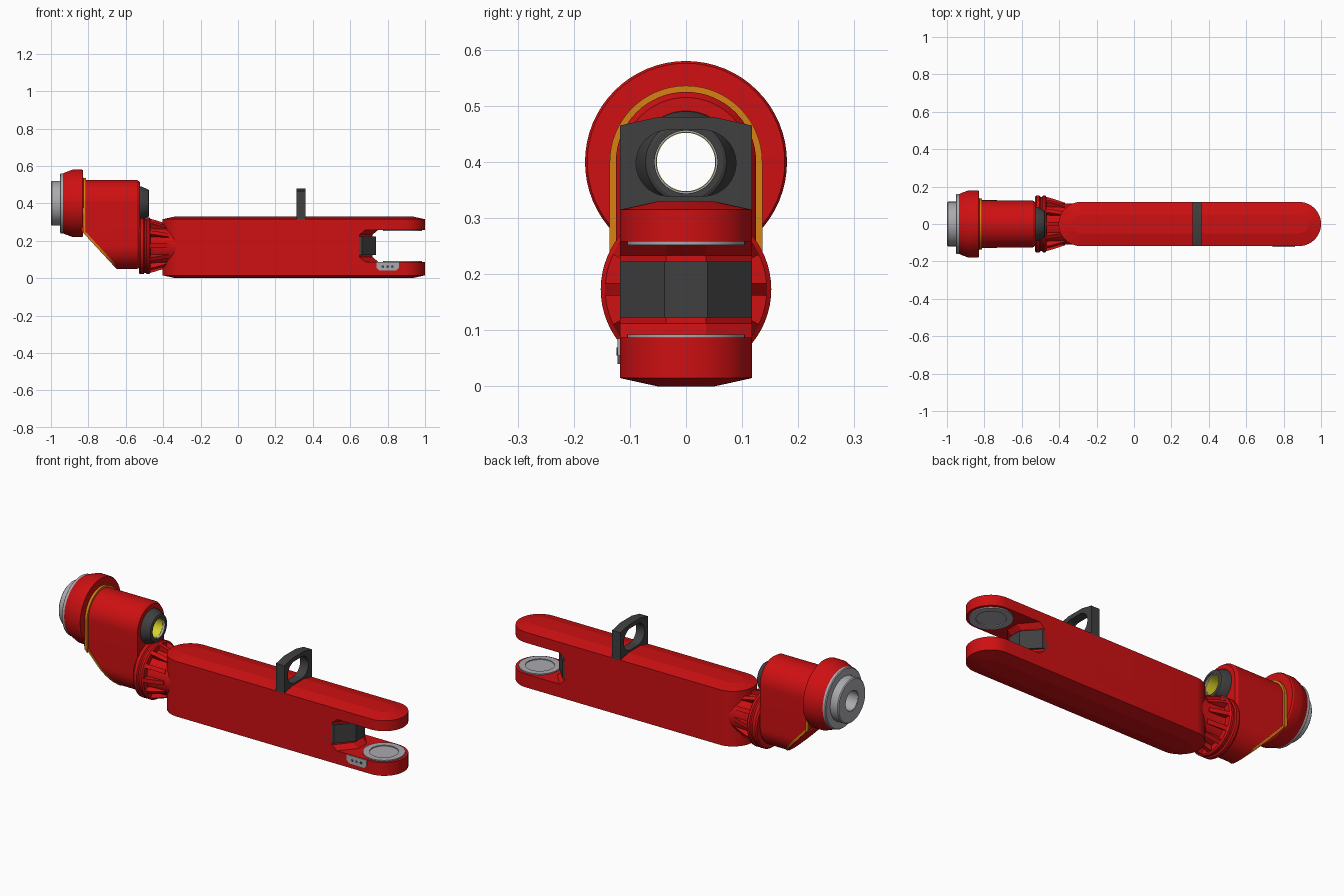
import bpy, bmesh
from math import sin, cos, pi, radians
from mathutils import Vector

if "Cube" in bpy.data.objects:
    bpy.data.objects.remove(bpy.data.objects["Cube"])


def material(name, r, g, b):
    m = bpy.data.materials.new(name)
    m.use_nodes = True
    m.diffuse_color = (r, g, b, 1)
    m.node_tree.nodes["Principled BSDF"].inputs["Base Color"].default_value = (r, g, b, 1)
    return m


RED = material("red paint", 0.62, 0.005, 0.006)
DARK = material("dark grey", 0.05, 0.05, 0.05)
STEEL = material("light steel", 0.40, 0.40, 0.43)
ORANGE = material("orange seal", 0.68, 0.22, 0.006)
YELLOW = material("yellow liner", 0.70, 0.65, 0.02)


def finish(name, bm, mat, angle=25):
    bmesh.ops.recalc_face_normals(bm, faces=bm.faces)
    me = bpy.data.meshes.new(name)
    bm.to_mesh(me)
    bm.free()
    me.materials.append(mat)
    ob = bpy.data.objects.new(name, me)
    bpy.context.collection.objects.link(ob)
    smooth(ob, angle)
    return ob


def smooth(ob, angle):
    bpy.ops.object.select_all(action='DESELECT')
    ob.select_set(True)
    bpy.context.view_layer.objects.active = ob
    bpy.ops.object.shade_smooth_by_angle(angle=radians(angle))


def loft(rings, closed=False):
    """Skin a list of equal-length loops; cap the ends unless closed."""
    bm = bmesh.new()
    loops = [[bm.verts.new(p) for p in ring] for ring in rings]
    pairs = list(zip(loops, loops[1:]))
    if closed:
        pairs.append((loops[-1], loops[0]))
    else:
        bm.faces.new(loops[0])
        bm.faces.new(loops[-1])
    n = len(loops[0])
    for a, b in pairs:
        for i in range(n):
            j = (i + 1) % n
            bm.faces.new((a[i], a[j], b[j], b[i]))
    return bm


def stadium(u0, u1, r, seg=32):
    """Outline with round ends centred at u0 and u1."""
    right = [(u1 + r * cos(t), r * sin(t)) for t in (-pi / 2 + pi * i / seg for i in range(seg + 1))]
    left = [(u0 - r * cos(t), -r * sin(t)) for t in (-pi / 2 + pi * i / seg for i in range(seg + 1))]
    return right + left


def lathe_x(name, profile, z, mat, seg=64, closed=True):
    """Turn (x, radius) points about a lengthwise axis at height z."""
    rings = [[(x, r * cos(2 * pi * i / seg), z + r * sin(2 * pi * i / seg)) for i in range(seg)]
             for x, r in profile]
    return finish(name, loft(rings, closed), mat)


def lathe_z(name, profile, x, mat, closed, seg=48):
    rings = [[(x + r * cos(2 * pi * i / seg), r * sin(2 * pi * i / seg), z) for i in range(seg)]
             for r, z in profile]
    return finish(name, loft(rings, closed), mat)


def cut(ob, cutter, angle=25):
    mod = ob.modifiers.new("cut", 'BOOLEAN')
    mod.operation, mod.solver, mod.object = 'DIFFERENCE', 'EXACT', cutter
    bpy.context.view_layer.objects.active = ob
    bpy.ops.object.modifier_apply(modifier=mod.name)
    bpy.data.objects.remove(cutter)
    smooth(ob, angle)


# Main arm: round-ended bar with shallow chamfers and a fork slot
W = 0.118
levels = [(0.0, 0.05), (0.015, W), (0.315, W), (0.33, 0.05)]
arm = finish("main_arm", loft([[(x, y, z) for x, y in stadium(-0.285, 0.882, r)] for z, r in levels]), RED, 10)
wall = [(0.65, -0.2), (0.65, -W), (0.72, -0.036), (0.72, 0.036), (0.65, W), (0.65, 0.2), (1.2, 0.2), (1.2, -0.2)]
slot_levels = [(0.087, 0.03), (0.112, 0), (0.233, 0), (0.258, 0.03)]
cut(arm, finish("slot_cutter", loft([[(x + d, y, z) for x, y in wall] for z, d in slot_levels]), RED), 10)

# Dark stop block at the root of the fork
block = [(0.60, -W), (0.662, -W), (0.737, -0.038), (0.737, 0.038), (0.662, W), (0.60, W)]
finish("fork_stop_block", loft([[(x, y, z) for x, y in block] for z in (0.123, 0.223)]), DARK)

# Steel bushings on the inner faces of the fork
for label, z, s in (("lower", 0.087, 1), ("upper", 0.258, -1)):
    ring = [(0.072, z - s * 0.01), (0.105, z - s * 0.01), (0.105, z + s * 0.006), (0.072, z + s * 0.006)]
    lathe_z(label + "_fork_bushing", ring, 0.88, STEEL, True)
    lathe_z(label + "_bushing_seat", [(0.074, z - s * 0.01), (0.074, z + s * 0.001)], 0.88, STEEL, False)

# Small plate with three studs on the front of the lower fork
plate = [(0.74, 0.085), (0.74, 0.055), (0.755, 0.04), (0.845, 0.04), (0.86, 0.055), (0.86, 0.085)]
finish("fork_plate", loft([[(x, y, z) for x, z in plate] for y in (-0.122, -0.114)]), STEEL)
for k in range(3):
    c = 0.775 + 0.025 * k
    finish("plate_stud", loft([[(c + 0.007 * cos(pi * i / 6), y, 0.062 + 0.007 * sin(pi * i / 6))
                                for i in range(12)] for y in (-0.1235, -0.12)]), DARK)

# Lifting lug on top of the arm
lug_shape = [(-W, 0.31), (W, 0.31), (W, 0.465), (0.05, 0.48), (-0.05, 0.48), (-W, 0.465)]
lug = finish("lifting_lug", loft([[(x, y, z) for y, z in lug_shape] for x in (0.312, 0.362)]), DARK)
hole = stadium(-0.03, 0.03, 0.059)
cut(lug, finish("lug_cutter", loft([[(x, y, 0.398 + v) for y, v in hole] for x in (0.2, 0.5)]), DARK))

# Neck, collar and gussets joining arm and housing
AZ = 0.173
lathe_x("neck", [(-0.49, 0.122), (-0.45, 0.112), (-0.30, 0.108)], AZ, RED, closed=False)
lathe_x("neck_collar", [(-0.53, 0.146), (-0.522, 0.152), (-0.505, 0.152), (-0.500, 0.145), (-0.492, 0.145),
                        (-0.487, 0.152), (-0.475, 0.152), (-0.468, 0.144)], AZ, RED, closed=False)
for k in range(12):
    a = 2 * pi * k / 12
    out, side = Vector((0, cos(a), sin(a))), Vector((0, -sin(a), cos(a))) * 0.011
    web = [(-0.475, 0.09), (-0.475, 0.146), (-0.44, 0.137), (-0.37, 0.114), (-0.37, 0.09)]
    finish("neck_gusset", loft([[Vector((x, 0, AZ)) + out * r + side * s for x, r in web]
                                for s in (-1, 1)]), RED)

# Offset housing: tall round-ended section with a sloped underside
HZ = 0.40
slope = Vector((-0.195, 0, -0.18)).normalized()


def housing(name, sections, mat, inset=0.0, depth=None):
    bm = loft([[(x, y, z) for z, y in stadium(AZ, HZ, r)] for x, r in sections])
    corner = Vector((-0.65, 0, 0.05))
    planes = [(corner - slope * inset, slope)]
    if depth:
        planes.append((corner - slope * depth, -slope))
    for co, no in planes:
        bmesh.ops.bisect_plane(bm, geom=bm.verts[:] + bm.edges[:] + bm.faces[:],
                               plane_co=co, plane_no=no, clear_outer=True)
        bmesh.ops.holes_fill(bm, edges=[e for e in bm.edges if e.is_boundary])
    ob = finish(name, bm, mat)
    bore = lathe_x("bore_cutter", [(-1.2, 0.0565), (-0.3, 0.0565)], HZ, mat, closed=False)
    cut(ob, bore)
    return ob


housing("offset_housing", [(-0.84, 0.125), (-0.54, 0.125), (-0.525, 0.115)], RED)
housing("housing_seal", [(-0.83, 0.136), (-0.814, 0.136)], ORANGE)
housing("underside_seal", [(-0.83, 0.128), (-0.66, 0.128)], ORANGE, 0.002, 0.013)

# Flange, steel spigot and hollow bore
B = 0.055
lathe_x("red_flange", [(-0.935, B), (-0.935, 0.160), (-0.925, 0.165), (-0.895, 0.176), (-0.885, 0.18),
                       (-0.835, 0.18), (-0.828, 0.176), (-0.826, B)], HZ, RED)
lathe_x("steel_backing_ring", [(-0.952, B), (-0.952, 0.155), (-0.948, 0.160), (-0.93, 0.160), (-0.93, B)], HZ, STEEL)
lathe_x("steel_spigot", [(-1.0, B), (-1.0, 0.114), (-0.995, 0.119), (-0.94, 0.119), (-0.94, B)], HZ, STEEL)
lathe_x("bore_tube", [(-0.998, 0.053), (-0.998, 0.058), (-0.478, 0.058), (-0.478, 0.053)], HZ, STEEL)
lathe_x("bore_liner", [(-0.56, 0.052), (-0.56, 0.0535), (-0.49, 0.0535), (-0.49, 0.052)], HZ, YELLOW)

# Dark tapered nozzle at the inner end of the bore
lathe_x("nozzle", [(-0.535, 0.056), (-0.535, 0.092), (-0.515, 0.090), (-0.478, 0.072), (-0.475, 0.066),
                   (-0.475, 0.056)], HZ, DARK)
